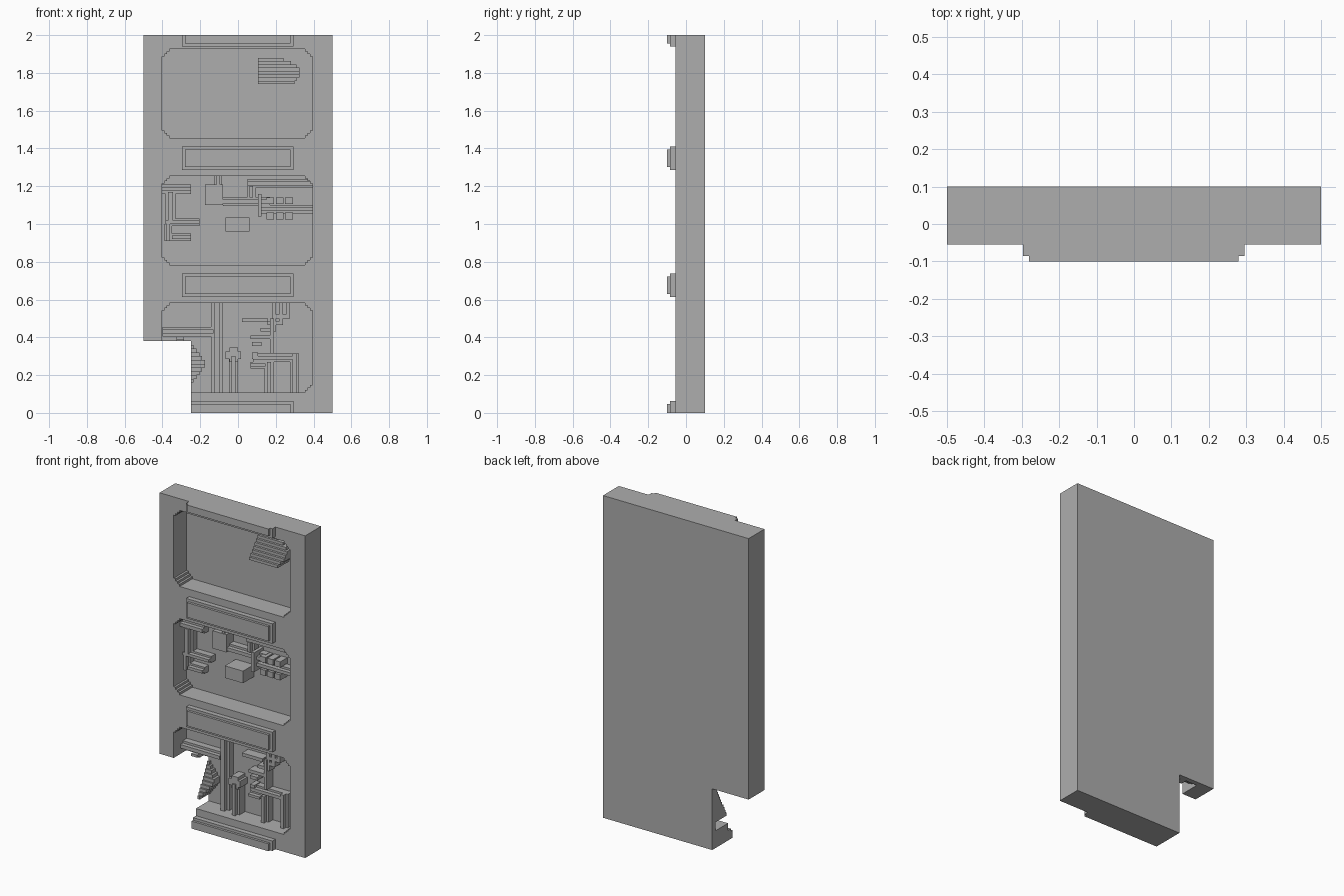
import bpy
import bmesh

default = bpy.data.objects.get("Cube")
if default:
    bpy.data.objects.remove(default, do_unlink=True)

grey = bpy.data.materials.new("plain grey")
grey.use_nodes = True
grey.diffuse_color = (0.42, 0.42, 0.42, 1)
grey.node_tree.nodes["Principled BSDF"].inputs["Base Color"].default_value = grey.diffuse_color

BACK, FRONT, FLOOR = 0.1, -0.055, 0.07
NOTCH_X, NOTCH_Z = -0.25, 0.38
STEP = 0.0135


def finish(name, bm):
    bmesh.ops.recalc_face_normals(bm, faces=bm.faces[:])
    mesh = bpy.data.meshes.new(name)
    bm.to_mesh(mesh)
    bm.free()
    mesh.materials.append(grey)
    obj = bpy.data.objects.new(name, mesh)
    bpy.context.collection.objects.link(obj)
    return obj


def add_prism(bm, outline, front, back):
    """Extrude an x-z outline from front to back."""
    face = bm.faces.new([bm.verts.new((x, front, z)) for x, z in outline])
    made = bmesh.ops.extrude_face_region(bm, geom=[face])["geom"]
    moved = [v for v in made if isinstance(v, bmesh.types.BMVert)]
    bmesh.ops.translate(bm, verts=moved, vec=(0, back - front, 0))


def prism(name, outline, front, back):
    bm = bmesh.new()
    add_prism(bm, outline, front, back)
    return finish(name, bm)


def rect(left, right, low, high):
    return [(left, low), (right, low), (right, high), (left, high)]


def stepped_outline(left, right, low, high, steps=3):
    """Rectangle whose four corners are cut as small stairs."""
    stair = []
    for i in range(steps):
        stair += [(i * STEP, (steps - i) * STEP), ((i + 1) * STEP, (steps - i) * STEP)]
    stair.append((steps * STEP, 0))
    lower_left = [(left + a, low + b) for a, b in stair]
    lower_right = [(right - a, low + b) for a, b in reversed(stair)]
    upper_right = [(right - a, high - b) for a, b in stair]
    upper_left = [(left + a, high - b) for a, b in reversed(stair)]
    return lower_left + lower_right + upper_right + upper_left


def boxes(name, rects, front):
    """Group of plain blocks standing on the recess floor."""
    bm = bmesh.new()
    for r in rects:
        add_prism(bm, rect(*r), front, FLOOR + 0.01)
    return finish(name, bm)


def pipes(name, rects, base=0.03, core=0.005):
    """Group of ridged pipes: a wide base with a narrow raised core."""
    bm = bmesh.new()
    for left, right, low, high in rects:
        add_prism(bm, rect(left, right, low, high), base, FLOOR + 0.01)
        inset = min(right - left, high - low) * 0.28
        if right - left > high - low:
            inner = rect(left, right, low + inset, high - inset)
        else:
            inner = rect(left + inset, right - inset, low, high)
        add_prism(bm, inner, core, FLOOR)
    return finish(name, bm)


def louvre(name, left, ends, low, high, near=-0.04, far=0.055):
    """Stair of slats that stand out further toward the bottom."""
    bm = bmesh.new()
    height = (high - low) / len(ends)
    for i, end in enumerate(ends):
        depth = near + (far - near) * i / (len(ends) - 1)
        z = low + i * height
        add_prism(bm, rect(left, end, z, z + height), depth, FLOOR + 0.01)
    return finish(name, bm)


# Main slab with a notch in its lower right corner
panel = prism("panel", [(NOTCH_X, 0), (0.5, 0), (0.5, 2), (-0.5, 2),
                        (-0.5, NOTCH_Z), (NOTCH_X, NOTCH_Z)], FRONT, BACK)

# Three recesses sunk into the front
for low, high in ((0.107, 0.582), (0.782, 1.255), (1.455, 1.927)):
    cutter = prism("recess_cutter", stepped_outline(-0.403, 0.395, low, high), FRONT - 0.2, FLOOR)
    cutter.hide_render = True
    cut = panel.modifiers.new("recess", "BOOLEAN")
    cut.operation, cut.solver, cut.object = "DIFFERENCE", "EXACT", cutter
    bpy.context.view_layer.objects.active = panel
    bpy.ops.object.modifier_apply(modifier=cut.name)
    bpy.data.objects.remove(cutter, do_unlink=True)

# Stepped raised bars between the recesses
for name, low, high in (("bottom", -1, 0.062), ("lower", 0.613, 0.737),
                        ("upper", 1.287, 1.41), ("top", 1.94, 3)):
    for layer, front, inset in (("base", -0.085, 0), ("cap", -0.1, 0.016)):
        left = NOTCH_X if name == "bottom" else -0.297 + inset
        outline = rect(left, 0.295 - inset, max(low + inset, 0), min(high - inset, 2))
        prism(name + "_bar_" + layer, outline, front, FRONT + 0.01)

# Upper recess: louvred vent
louvre("vent", 0.105, [0.3, 0.31, 0.325, 0.325, 0.325, 0.31, 0.28, 0.24], 1.74, 1.88)

# Middle recess: two blocks, pipe runs and a small toothed valve
boxes("tall_block", [(-0.175, -0.08, 1.1, 1.21)], 0)
boxes("wide_block", [(-0.065, 0.06, 0.96, 1.035)], -0.036)
pipes("middle_left_pipes", [
    (-0.403, -0.25, 1.16, 1.21),
    (-0.385, -0.33, 1.0, 1.17),
    (-0.385, -0.205, 0.99, 1.03),
    (-0.39, -0.35, 0.91, 1.0),
    (-0.35, -0.25, 0.91, 0.95),
])
pipes("middle_right_pipes", [
    (-0.125, -0.085, 1.2, 1.255),
    (0.05, 0.395, 1.19, 1.237),
    (0.05, 0.092, 1.14, 1.2),
    (-0.08, 0.17, 1.095, 1.142),
    (0.12, 0.395, 1.055, 1.1),
])
boxes("valve_plate", [(0.105, 0.125, 1.04, 1.16)], -0.02)
teeth = [(x, x + 0.04, z, z + 0.035)
         for x in (0.15, 0.2, 0.25) for z in (1.025, 1.105)]
boxes("valve_teeth", teeth, 0)

# Lower recess: pipe runs on the floor
pipes("lower_left_pipes", [
    (-0.4, -0.13, 0.405, 0.455),
    (-0.325, -0.285, NOTCH_Z, 0.415),
    (-0.142, -0.08, 0.1, 0.582),
])
pipes("lower_middle_pipe", [(-0.047, 0, 0.1, 0.3)], 0.015, -0.01)
boxes("lower_pipe_head", [(-0.065, 0.015, 0.285, 0.325), (-0.045, 0, 0.27, 0.345)], 0)
pipes("lower_right_pipes", [
    (0.14, 0.19, 0.1, 0.27),
    (0.065, 0.145, 0.235, 0.27),
    (0.275, 0.322, 0.1, 0.315),
    (0.08, 0.29, 0.27, 0.315),
])
boxes("lower_manifold", [
    (0.17, 0.19, 0.315, 0.5),
    (0.065, 0.17, 0.39, 0.41),
    (0.075, 0.125, 0.355, 0.375),
    (0.075, 0.105, 0.285, 0.32),
    (0.02, 0.16, 0.48, 0.5),
], 0.01)

# Stepped bundle leading up from the manifold
for i in range(3):
    x = 0.18 + i * 0.037
    z = 0.43 + i * 0.035
    boxes("bundle_tube", [(x, x + 0.022, z, 0.582), (x - 0.06, x, z, z + 0.02)], 0.02)

# Louvre exposed at the notch
louvre("notch_louvre", NOTCH_X,
       [-0.235, -0.22, -0.205, -0.19, -0.175, -0.175, -0.19, -0.205, -0.22, -0.235],
       0.16, 0.36)
